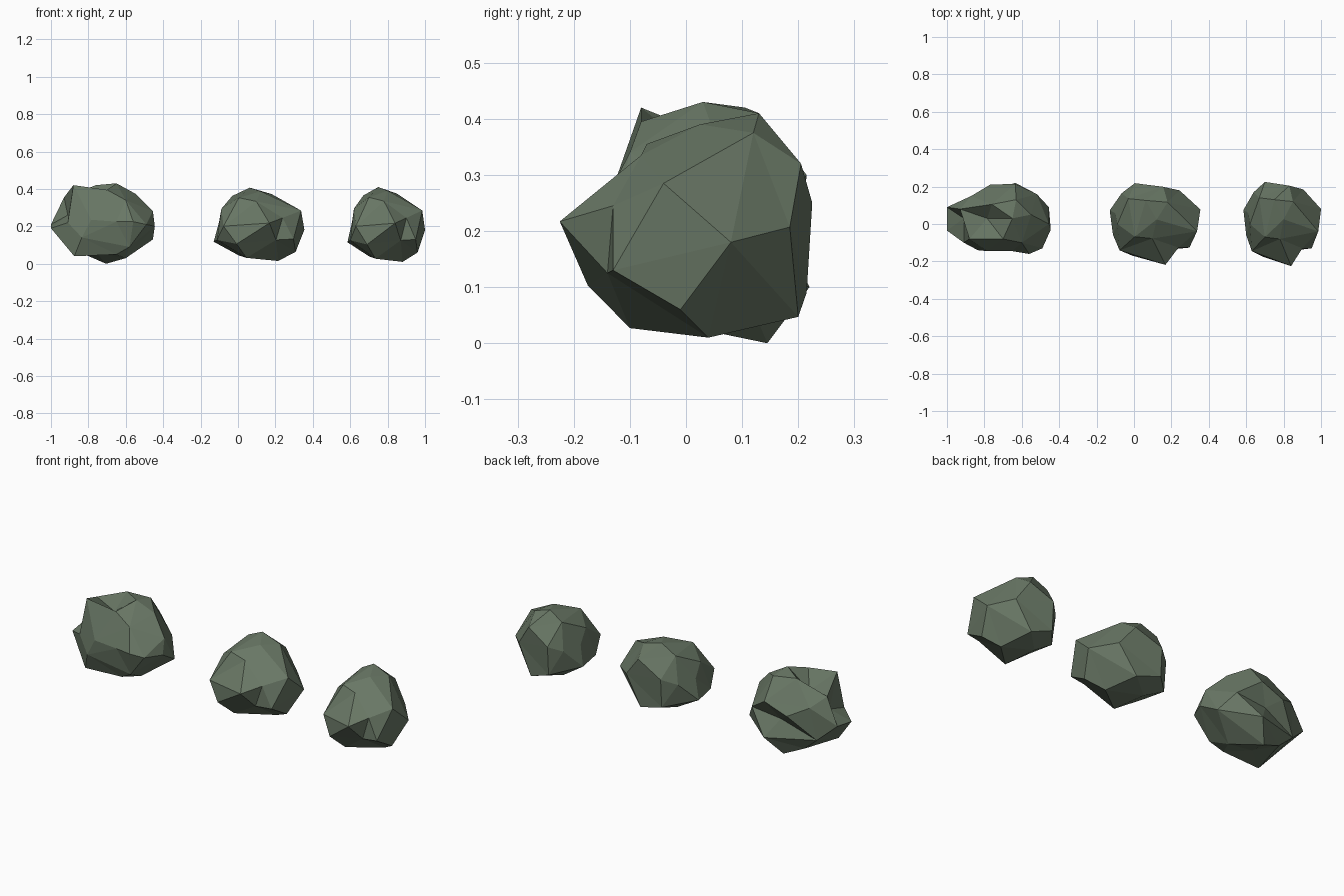
import bpy, bmesh
from mathutils import Vector

stone = bpy.data.materials.new("mossy_grey_stone")
stone.diffuse_color = (0.14, 0.185, 0.13, 1)


def build_rock(name, points, centre, radii):
    """Wrap a faceted skin round the points: triangulate their directions as a hull,
    then move each corner to its true place so notches survive."""
    bm = bmesh.new()
    pairs = []
    for p in points:
        d = Vector([(a - c) / r for a, c, r in zip(p, centre, radii)]).normalized()
        pairs.append((bm.verts.new(d), Vector(p)))
    bmesh.ops.convex_hull(bm, input=bm.verts[:])
    bmesh.ops.triangulate(bm, faces=bm.faces[:])
    bmesh.ops.recalc_face_normals(bm, faces=bm.faces[:])
    for v, p in pairs:
        if v.is_valid:
            v.co = p
    mesh = bpy.data.meshes.new(name)
    bm.to_mesh(mesh)
    bm.free()
    mesh.materials.append(stone)
    ob = bpy.data.objects.new(name, mesh)
    bpy.context.collection.objects.link(ob)
    return ob


# right-hand boulder corners
boulder = [
    # crown
    (.75, .13, .41), (.67, .14, .365), (.85, .12, .375), (.80, .025, .39),
    (.70, -.07, .355), (.62, .0, .295), (.78, -.08, .335),
    # front, with the protruding tip
    (.84, -.225, .217), (.90, -.13, .245), (.63, -.145, .20), (.69, -.175, .103),
    (.87, -.14, .125), (.95, -.13, .13),
    # sides
    (.985, -.04, .285), (1.0, .08, .18), (.96, -.01, .06), (.585, .075, .115),
    (.60, -.06, .125), (.61, .06, .225),
    # back
    (.83, .205, .32), (.905, .185, .207), (.70, .225, .25), (.70, .215, .09),
    (.82, .20, .047), (.64, .17, .22),
    # underside
    (.88, .04, .01), (.735, -.10, .027), (.70, .08, .04),
]

# left-hand boulder corners, with deep clefts on top and on the left
cleft = [
    # crown
    (-.88, -.08, .42), (-.70, -.08, .395), (-.785, .03, .33), (-.76, .105, .42),
    (-.65, .03, .43), (-.55, .05, .375), (-.93, .08, .355), (-.63, .13, .41),
    # left side
    (-1, .09, .21), (-1, -.035, .19), (-.91, .03, .26), (-.91, -.10, .22),
    # front
    (-.785, -.145, .235), (-.65, -.145, .225), (-.56, -.16, .225), (-.835, -.14, .14),
    (-.58, -.12, .09), (-.60, -.10, .34),
    # right side
    (-.455, 0, .28), (-.445, -.03, .20), (-.455, .09, .13), (-.49, -.13, .21),
    # back
    (-.77, .21, .25), (-.635, .215, .30), (-.70, .16, .20), (-.635, .22, .10),
    (-.52, .16, .22), (-.90, .13, .12), (-.87, .15, .30),
    # underside
    (-.65, -.10, .05), (-.705, .145, 0), (-.875, -.10, .04), (-.60, 0, .03),
    (-.75, 0, .05), (-.82, .12, .05),
]

build_rock("cleft_boulder", cleft, (-.72, .03, .21), (.28, .19, .21))
build_rock("narrow_boulder", boulder, (.79, .0, .20), (.21, .22, .20))
# middle boulder: the same stone, wider
wide = [(.1125 + (x - .7925) * 1.168, y * .97, z * .98 + .005) for x, y, z in boulder]
build_rock("wide_boulder", wide, (.11, .0, .20), (.24, .22, .20))
